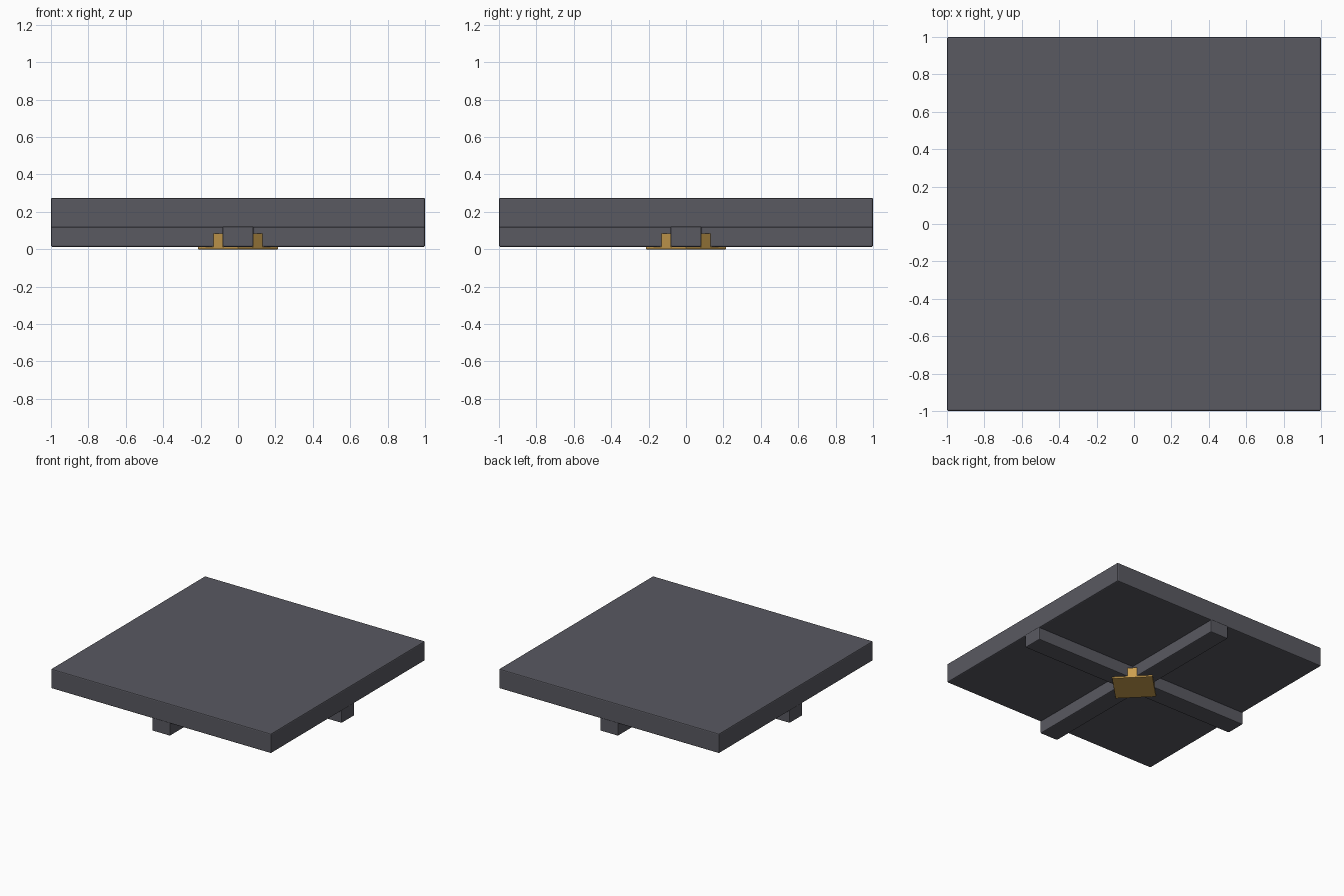
import bpy
import bmesh
from math import radians
from mathutils import Matrix, Vector

cube = bpy.data.objects.get("Cube")
if cube:
    bpy.data.objects.remove(cube, do_unlink=True)


def material(name, rgb):
    mat = bpy.data.materials.new(name)
    mat.use_nodes = True
    mat.diffuse_color = (*rgb, 1)
    mat.node_tree.nodes["Principled BSDF"].inputs["Base Color"].default_value = (*rgb, 1)
    return mat


GREY = material("dark grey", (0.1, 0.1, 0.12))
GOLD = material("brass", (0.6, 0.35, 0.08))


def prism(name, outline, bottom, top, mat, bevel, turn=0):
    """Extrude a flat outline upward, turn it about z and soften its edges."""
    bm = bmesh.new()
    base = bm.faces.new([bm.verts.new((x, y, bottom)) for x, y in outline])
    extruded = bmesh.ops.extrude_face_region(bm, geom=[base])["geom"]
    bmesh.ops.translate(bm, vec=Vector((0, 0, top - bottom)),
                        verts=[v for v in extruded if isinstance(v, bmesh.types.BMVert)])
    bmesh.ops.recalc_face_normals(bm, faces=bm.faces)
    bm.transform(Matrix.Rotation(radians(turn), 4, "Z"))
    mesh = bpy.data.meshes.new(name)
    bm.to_mesh(mesh)
    bm.free()
    mesh.materials.append(mat)
    obj = bpy.data.objects.new(name, mesh)
    bpy.context.collection.objects.link(obj)
    mod = obj.modifiers.new("soft edges", "BEVEL")
    mod.width = bevel
    mod.segments = 2
    return obj


def rectangle(x0, x1, y0, y1):
    return [(x0, y0), (x1, y0), (x1, y1), (x0, y1)]


# Square slab
prism("slab", rectangle(-1, 1, -1, 1), 0.115, 0.275, GREY, 0.008)

# Crossed support beams under the slab
w, end = 0.082, 1.0
cross = []
for quarter in range(4):
    rot = Matrix.Rotation(radians(90 * quarter), 2)
    cross += [tuple(rot @ Vector(p)) for p in ((w, w), (w, end), (-w, end))]
prism("cross_beams", cross, 0.013, 0.123, GREY, 0.007)

# Diagonal brass bracket: plate with a tab on each side
s = 0.153
prism("bracket_plate", rectangle(-s, s, -s, s), 0, 0.014, GOLD, 0.003, 45)
for i in range(4):
    prism(f"bracket_tab_{i + 1}", rectangle(s - 0.035, s, -0.035, 0.035),
          0.004, 0.085, GOLD, 0.003, 45 + 90 * i)
